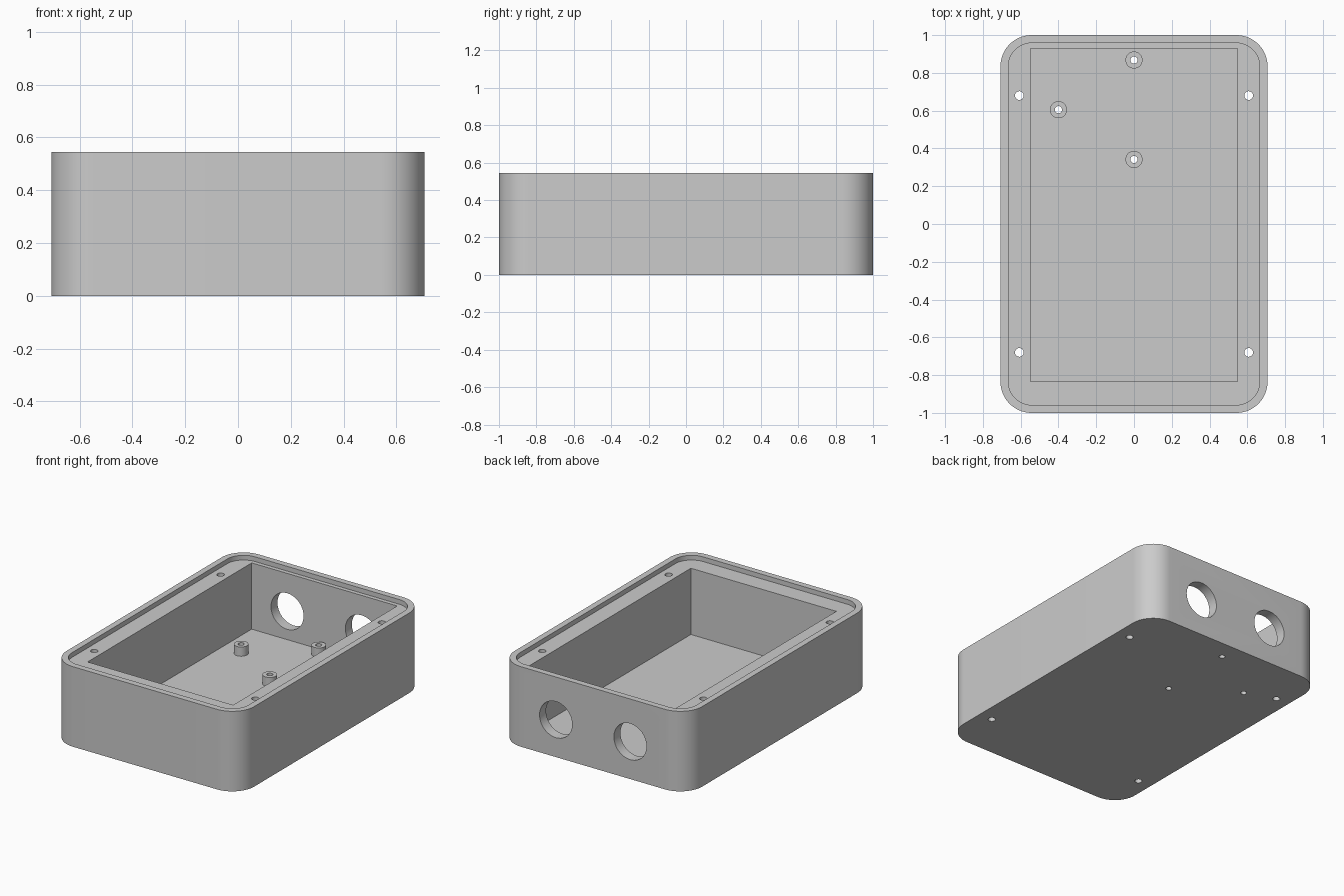
import bpy, bmesh, math
from mathutils import Matrix

if "Cube" in bpy.data.objects:
    bpy.data.objects.remove(bpy.data.objects["Cube"])

HALF_X, HALF_Y, HEIGHT, CORNER = 0.707, 1.0, 0.545, 0.165
RIM, LEDGE_Z, FLOOR_Z, POST_TOP = 0.042, 0.513, 0.062, 0.125

grey = bpy.data.materials.new("plain grey")
grey.use_nodes = True
grey.diffuse_color = (0.6, 0.6, 0.6, 1)
grey.node_tree.nodes["Principled BSDF"].inputs["Base Color"].default_value = (0.6, 0.6, 0.6, 1)


def finish(name, bm):
    bmesh.ops.recalc_face_normals(bm, faces=bm.faces)
    mesh = bpy.data.meshes.new(name)
    bm.to_mesh(mesh)
    bm.free()
    obj = bpy.data.objects.new(name, mesh)
    obj.data.materials.append(grey)
    bpy.context.collection.objects.link(obj)
    return obj


def slab(name, hx, hy, z0, z1, radius=0, cy=0):
    """Upright block with optionally rounded vertical corners."""
    bm = bmesh.new()
    bmesh.ops.create_cube(bm, size=1)
    for v in bm.verts:
        v.co = (v.co.x * 2 * hx, v.co.y * 2 * hy + cy, z0 if v.co.z < 0 else z1)
    if radius:
        upright = [e for e in bm.edges if abs(e.verts[0].co.z - e.verts[1].co.z) > 0.001]
        bmesh.ops.bevel(bm, geom=upright, offset=radius, segments=16, profile=0.5, affect='EDGES')
    return finish(name, bm)


def cylinder(name, radius, length, centre, sideways=False):
    bm = bmesh.new()
    turn = Matrix.Rotation(math.pi / 2, 4, 'X') if sideways else Matrix()
    bmesh.ops.create_cone(bm, cap_ends=True, segments=48, radius1=radius, radius2=radius,
                          depth=length, matrix=Matrix.Translation(centre) @ turn)
    return finish(name, bm)


def combine(tool, operation='DIFFERENCE'):
    """Apply one boolean to the enclosure, then drop the tool."""
    tool.hide_render = True
    mod = enclosure.modifiers.new("boolean", 'BOOLEAN')
    mod.operation, mod.object, mod.solver = operation, tool, 'EXACT'
    bpy.ops.object.modifier_apply(modifier=mod.name)
    bpy.data.objects.remove(tool)


# Rounded outer body
enclosure = slab("enclosure", HALF_X, HALF_Y, 0, HEIGHT, CORNER)
bpy.context.view_layer.objects.active = enclosure
enclosure.select_set(True)

# Lid recess and main cavity
combine(slab("lid_recess", HALF_X - RIM, HALF_Y - RIM, LEDGE_Z, 1, CORNER - RIM))
combine(slab("cavity", 0.548, 0.8825, FLOOR_Z, 1, cy=0.0475))

# Cable openings in the back wall
for x in (-0.28, 0.28):
    combine(cylinder("cable_opening", 0.123, 0.3, (x, 1, 0.255), sideways=True))

# Screw holes through the side walls
for x in (-0.607, 0.607):
    for y in (-0.68, 0.68):
        combine(cylinder("screw_hole", 0.023, 2, (x, y, 0.3)))

# Bored mounting posts on the floor
for x, y in ((0, 0.868), (-0.4, 0.605), (0, 0.342)):
    base = FLOOR_Z - 0.02
    combine(cylinder("mounting_post", 0.045, POST_TOP - base, (x, y, (POST_TOP + base) / 2)), 'UNION')
    combine(cylinder("post_bore", 0.019, 1, (x, y, 0))
            )

bpy.ops.object.shade_smooth_by_angle(angle=math.radians(30))
